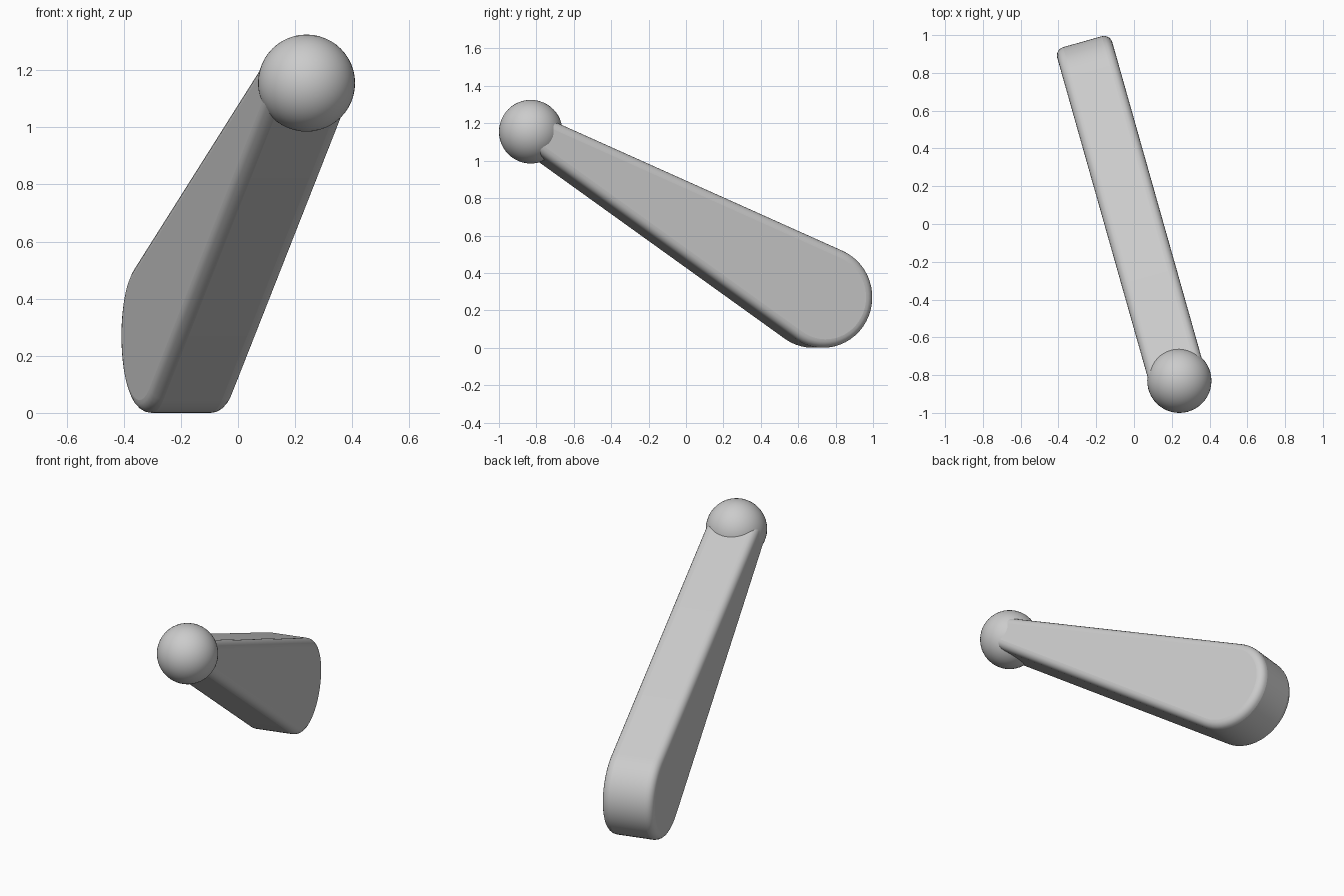
import bpy, bmesh, math
from mathutils import Vector

if "Cube" in bpy.data.objects:
    bpy.data.objects.remove(bpy.data.objects["Cube"])

grey = bpy.data.materials.new("plain grey")
grey.use_nodes = True
colour = (0.6, 0.6, 0.6, 1)
grey.diffuse_color = colour
grey.node_tree.nodes["Principled BSDF"].inputs["Base Color"].default_value = colour

TURN = math.radians(15.8)      # lever swings about the vertical
WIDTH = 0.303
BIG, BIG_R = Vector((0.733, 0.27)), 0.27
SMALL, SMALL_R = Vector((-0.864, 1.155)), 0.09


def arc(centre, radius, start, end, steps):
    angles = [start + (end - start) * i / steps for i in range(steps + 1)]
    return [centre + radius * Vector((math.cos(a), math.sin(a))) for a in angles]


def finish(obj):
    obj.data.materials.append(grey)
    bpy.ops.object.select_all(action="DESELECT")
    obj.select_set(True)
    bpy.context.view_layer.objects.active = obj
    bpy.ops.object.shade_smooth_by_angle(angle=math.radians(35))


# Tapered arm: two arcs joined by their common tangents, extruded and rounded
axis = BIG - SMALL
heading = math.atan2(axis.y, axis.x)
half = math.acos((BIG_R - SMALL_R) / axis.length)
back = heading + math.pi
outline = arc(BIG, BIG_R, back + half, back + 2 * math.pi - half, 28)
outline += arc(SMALL, SMALL_R, back - half, back + half, 14)

bm = bmesh.new()
face = bm.faces.new([bm.verts.new((-WIDTH / 2, p.x, p.y)) for p in outline])
grown = bmesh.ops.extrude_face_region(bm, geom=[face])["geom"]
moved = [v for v in grown if isinstance(v, bmesh.types.BMVert)]
bmesh.ops.translate(bm, verts=moved, vec=(WIDTH, 0, 0))
bmesh.ops.recalc_face_normals(bm, faces=bm.faces)
mesh = bpy.data.meshes.new("lever_arm")
bm.to_mesh(mesh)
bm.free()
arm = bpy.data.objects.new("lever_arm", mesh)
bpy.context.collection.objects.link(arm)
arm.rotation_euler.z = TURN
rounding = arm.modifiers.new("rounded edges", "BEVEL")
rounding.width = 0.045
rounding.segments = 5
rounding.limit_method = "ANGLE"
rounding.angle_limit = math.radians(40)
finish(arm)

# Ball knob at the raised end
bpy.ops.mesh.primitive_uv_sphere_add(segments=48, ring_count=24, radius=0.17,
                                     location=(0.24, -0.83, 1.155))
knob = bpy.context.object
knob.name = "ball_knob"
finish(knob)
